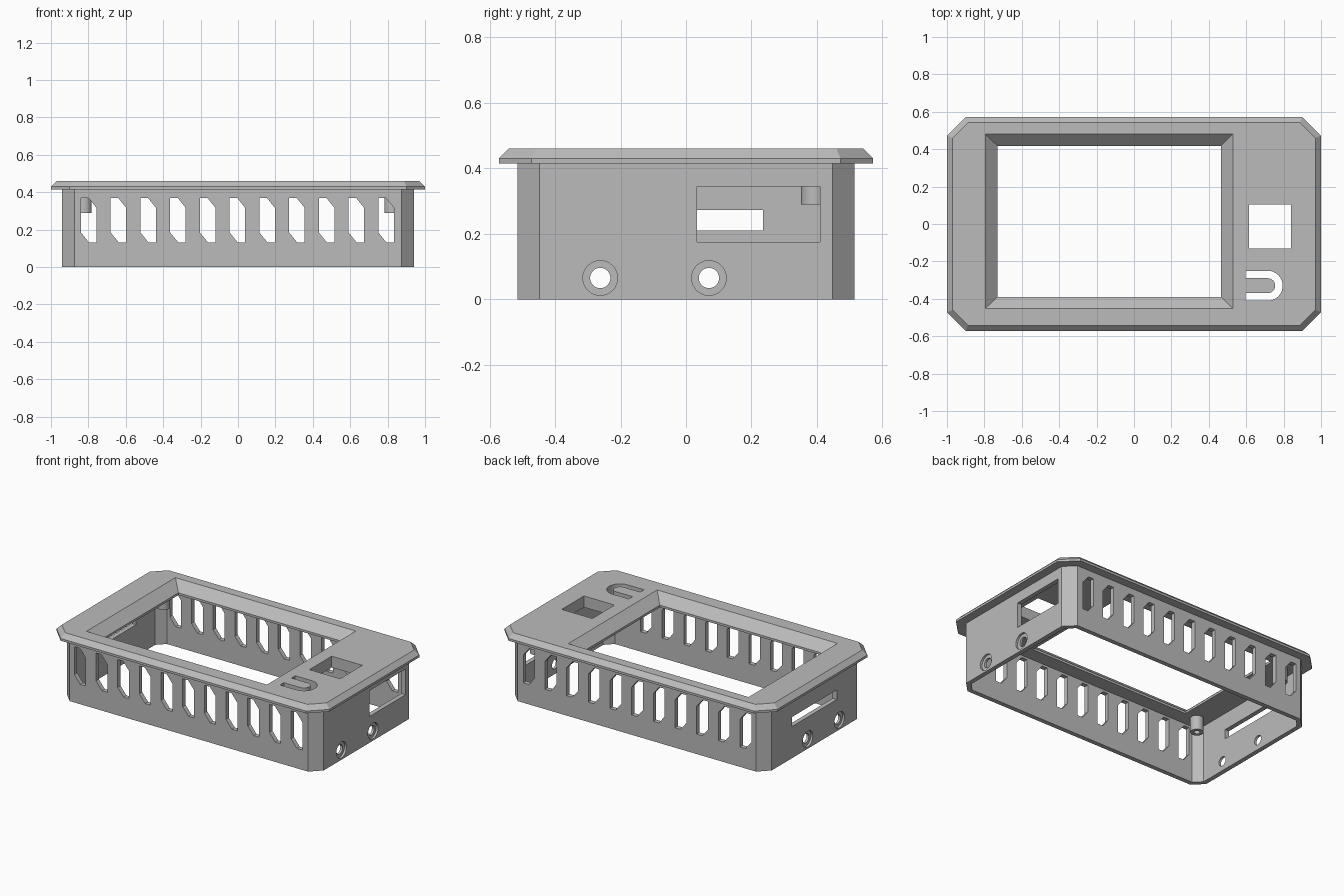
import bpy
import bmesh
from math import sin, cos, pi

cube = bpy.data.objects.get("Cube")
if cube:
    bpy.data.objects.remove(cube, do_unlink=True)

grey = bpy.data.materials.new("plain grey")
grey.use_nodes = True
colour = (0.5, 0.5, 0.5, 1)
grey.diffuse_color = colour
grey.node_tree.nodes["Principled BSDF"].inputs["Base Color"].default_value = colour


def loft(name, rings):
    """Closed solid through rings of equal point count."""
    bm = bmesh.new()
    loops = [[bm.verts.new(p) for p in ring] for ring in rings]
    n = len(loops[0])
    for a, b in zip(loops, loops[1:]):
        for i in range(n):
            j = (i + 1) % n
            bm.faces.new((a[i], a[j], b[j], b[i]))
    bm.faces.new(loops[0][::-1])
    bm.faces.new(loops[-1])
    bmesh.ops.recalc_face_normals(bm, faces=bm.faces)
    mesh = bpy.data.meshes.new(name)
    bm.to_mesh(mesh)
    bm.free()
    mesh.materials.append(grey)
    obj = bpy.data.objects.new(name, mesh)
    bpy.context.collection.objects.link(obj)
    return obj


def place(pts, axis, at):
    """Lift a flat outline to a plane across the given axis."""
    if axis == "x":
        return [(at, u, v) for u, v in pts]
    if axis == "y":
        return [(u, at, v) for u, v in pts]
    return [(u, v, at) for u, v in pts]


def prism(name, pts, axis, a, b):
    return loft(name, [place(pts, axis, a), place(pts, axis, b)])


def rect(u0, u1, v0, v1):
    return [(u0, v0), (u1, v0), (u1, v1), (u0, v1)]


def circle(u, v, r, n=32):
    return [(u + r * cos(2 * pi * i / n), v + r * sin(2 * pi * i / n)) for i in range(n)]


def octagon(hx, hy, c):
    """Rectangle with chamfered corners."""
    return [(hx, c - hy), (hx, hy - c), (hx - c, hy), (c - hx, hy),
            (-hx, hy - c), (-hx, c - hy), (c - hx, -hy), (hx - c, -hy)]


def activate(obj):
    bpy.ops.object.select_all(action="DESELECT")
    obj.select_set(True)
    bpy.context.view_layer.objects.active = obj


def cut(target, cutter):
    activate(target)
    mod = target.modifiers.new("cut", "BOOLEAN")
    mod.operation = "DIFFERENCE"
    mod.solver = "EXACT"
    mod.object = cutter
    bpy.ops.object.modifier_apply(modifier=mod.name)
    bpy.data.objects.remove(cutter, do_unlink=True)


# Housing: chamfered box with an overhanging, bevelled flange
body = octagon(0.942, 0.515, 0.068)
flange = octagon(1.0, 0.572, 0.1)
flange_top = octagon(0.97, 0.542, 0.082)
housing = loft("housing", [
    place(body, "z", 0), place(body, "z", 0.415),
    place(flange, "z", 0.415), place(flange, "z", 0.43),
    place(flange_top, "z", 0.46)])

# Hollow interior, open underneath
cut(housing, prism("cavity", octagon(0.912, 0.485, 0.05), "z", -0.1, 0.385))

# Screen window with sloping edges
inner = rect(-0.73, 0.465, -0.39, 0.418)
outer = rect(-0.795, 0.528, -0.452, 0.48)
beyond = [(2 * o[0] - i[0], 2 * o[1] - i[1]) for i, o in zip(inner, outer)]
cut(housing, loft("window", [
    place(inner, "z", 0.3), place(inner, "z", 0.4),
    place(outer, "z", 0.46), place(beyond, "z", 0.52)]))

# Square opening and U-shaped slot around a flexible button tongue
cut(housing, prism("square_opening", rect(0.615, 0.84, -0.13, 0.103), "z", 0.3, 0.6))


def arc(r, sign):
    steps = [sign * (-pi / 2 + pi * i / 16) for i in range(17)]
    return [(0.715 + r * cos(a), -0.33 + r * sin(a)) for a in steps]


u_slot = ([(0.595, -0.41)] + arc(0.08, 1) + [(0.595, -0.25), (0.595, -0.29)]
          + arc(0.04, -1) + [(0.595, -0.37)])
cut(housing, prism("u_slot", u_slot, "z", 0.3, 0.6))

# Ventilation slots through the front and back walls
for i in range(11):
    x0 = -0.84 + 0.159 * i
    x1 = x0 + 0.083
    slot = [(x0, 0.185), (x0 + 0.043, 0.132), (x1, 0.132),
            (x1, 0.317), (x1 - 0.043, 0.37), (x0, 0.37)]
    cut(housing, prism("vent", slot, "y", -0.7, 0.7))

# Side openings: large on the left, narrow on the right
cut(housing, prism("large_port", rect(0.033, 0.41, 0.175, 0.345), "x", 0.85, 1.1))
cut(housing, prism("narrow_port", rect(-0.235, 0.235, 0.21, 0.273), "x", -1.1, -0.85))

# Counterbored screw holes through both side walls
for y in (-0.262, 0.07):
    cut(housing, prism("screw_hole", circle(y, 0.065, 0.031), "x", -1.1, 1.1))
    for side in (-1, 1):
        cut(housing, prism("counterbore", circle(y, 0.065, 0.053), "x",
                           side * 0.928, side * 1.1))

activate(housing)
bpy.ops.object.shade_smooth_by_angle(angle=0.4)

# Hollow screw posts hanging from the top plate
for side, sx in (("left", 1), ("right", -1)):
    for end, sy in (("front", -1), ("back", 1)):
        x, y = sx * 0.822, sy * 0.392
        post = prism(f"{end}_{side}_post", circle(x, y, 0.04), "z", 0.29, 0.395)
        cut(post, prism("post_hole", circle(x, y, 0.018), "z", 0.2, 0.38))
        activate(post)
        bpy.ops.object.shade_smooth_by_angle(angle=0.5)
